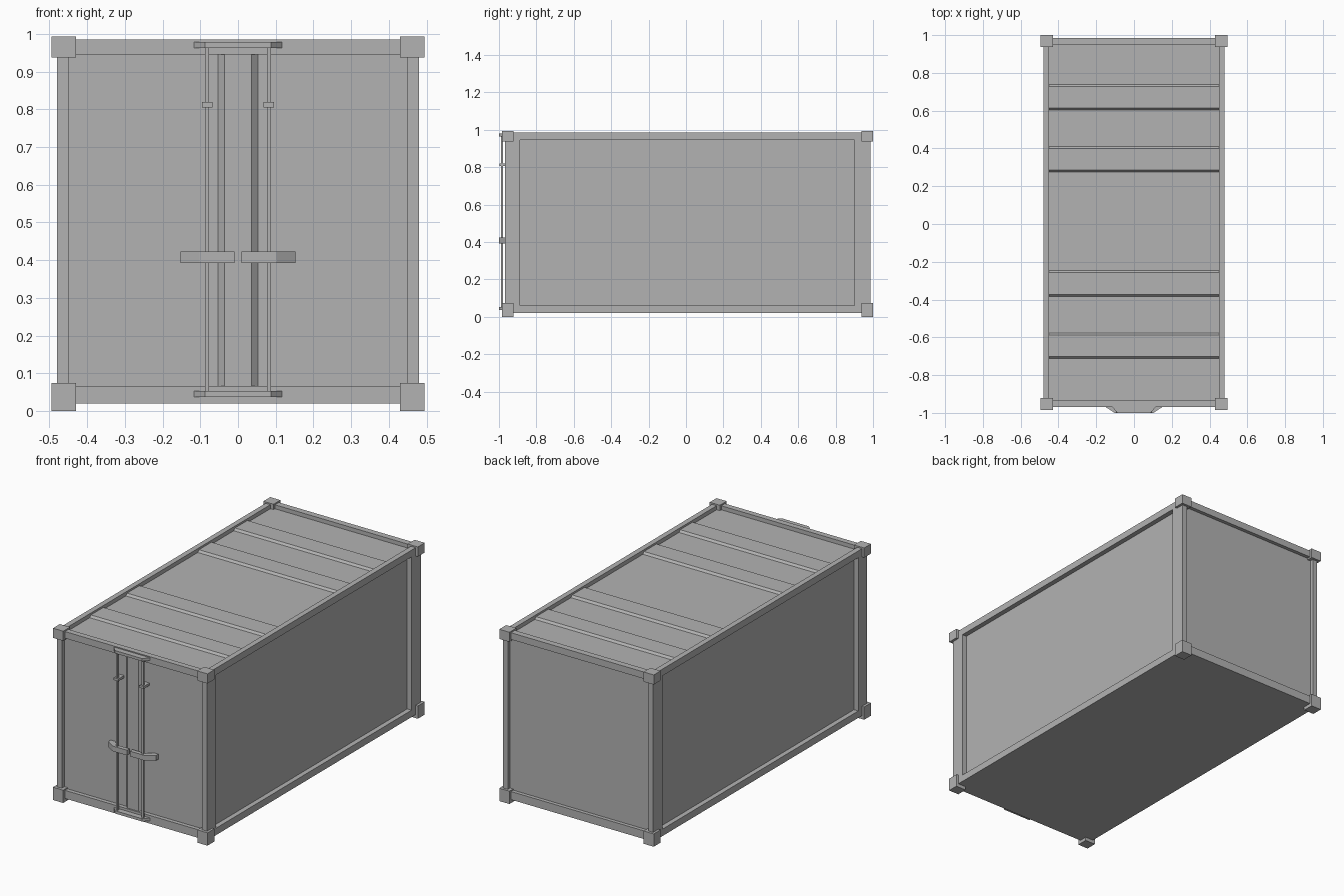
import bpy, bmesh

cube = bpy.data.objects.get("Cube")
if cube:
    bpy.data.objects.remove(cube, do_unlink=True)

steel = bpy.data.materials.new("grey_steel")
steel.use_nodes = True
GREY = (0.45, 0.45, 0.45, 1)
steel.diffuse_color = GREY
steel.node_tree.nodes["Principled BSDF"].inputs["Base Color"].default_value = GREY


def finish(name, bm):
    bmesh.ops.recalc_face_normals(bm, faces=bm.faces)
    mesh = bpy.data.meshes.new(name)
    bm.to_mesh(mesh)
    bm.free()
    mesh.materials.append(steel)
    ob = bpy.data.objects.new(name, mesh)
    bpy.context.collection.objects.link(ob)
    return ob


def box(name, x, y, z):
    bm = bmesh.new()
    bmesh.ops.create_cube(bm, size=1)
    for v in bm.verts:
        for i, (lo, hi) in enumerate((x, y, z)):
            v.co[i] = lo if v.co[i] < 0 else hi
    return finish(name, bm)


def prism(name, profile, offset):
    """Extrude a closed outline of 3D points along an offset vector."""
    bm = bmesh.new()
    face = bm.faces.new([bm.verts.new(p) for p in profile])
    new = bmesh.ops.extrude_face_region(bm, geom=[face])["geom"]
    bmesh.ops.translate(bm, vec=offset,
                        verts=[v for v in new if isinstance(v, bmesh.types.BMVert)])
    # the starting cap is kept by the extrusion, so the prism is closed
    return finish(name, bm)


def span(a, b, side):
    return (a, b) if side > 0 else (-b, -a)


FRONT, BACK = -0.968, 0.986      # outer planes of the frame
DOOR, ROOF = -0.945, 0.962       # recessed panel planes
IN, OUT = 0.449, 0.48            # inner and outer faces of the side frame
LOW, HIGH = 0.02, 0.985

# Body with recessed walls, roof and flat floor
box("body", (-0.452, 0.452), (DOOR, 0.965), (LOW, ROOF))

# Side rails, posts and corner castings
for side, label in ((1, "left"), (-1, "right")):
    rail_x = span(IN, OUT, side)
    box(f"{label}_top_rail", rail_x, (FRONT, BACK), (0.946, HIGH))
    box(f"{label}_bottom_rail", rail_x, (FRONT, BACK), (LOW, 0.06))
    for end, y, cy in (("front", (FRONT, -0.888), (-0.984, -0.922)),
                       ("back", (0.9, BACK), (0.937, 1.0))):
        box(f"{label}_{end}_post", rail_x, y, (LOW, HIGH))
        for level, z in (("top", (0.937, 0.993)), ("bottom", (0, 0.074))):
            box(f"{label}_{end}_{level}_corner", span(0.429, 0.494, side), cy, z)

# End rails
for end, y in (("front", (FRONT, -0.935)), ("back", (0.95, BACK))):
    box(f"{end}_top_rail", (-IN, IN), y, (0.946, HIGH))
    box(f"{end}_bottom_rail", (-IN, IN), y, (LOW, 0.067))

# Raised roof ribs with sloped edges
for i, y in enumerate((-0.645, -0.315, 0.342, 0.671)):
    prism(f"roof_rib_{i + 1}",
          [(-IN, y + dy, z) for dy, z in ((-0.068, ROOF - 0.002), (-0.068, ROOF),
                                          (-0.057, ROOF + 0.012), (0.057, ROOF + 0.012),
                                          (0.068, ROOF), (0.068, ROOF - 0.002))],
          (2 * IN, 0, 0))

# Raised strip between the doors
prism("door_centre_strip",
      [(-0.053, DOOR, 0.067), (-0.036, DOOR - 0.015, 0.067),
       (0.036, DOOR - 0.015, 0.067), (0.053, DOOR, 0.067)],
      (0, 0, 0.879))

# Brackets holding the lock rods at top and bottom
for level, z in (("top", 0.963), ("bottom", 0.037)):
    prism(f"{level}_rod_bracket",
          [(-0.12, FRONT + 0.004, z), (-0.087, -1, z),
           (0.087, -1, z), (0.12, FRONT + 0.004, z)],
          (0, 0, 0.016))

# Lock rods, clips and handles
for side, label in ((1, "left"), (-1, "right")):
    box(f"{label}_lock_rod", span(0.077, 0.088, side), (-0.99, -0.979), (0.04, 0.97))
    box(f"{label}_rod_clip", span(0.067, 0.096, side), (-0.998, DOOR), (0.805, 0.819))
    prism(f"{label}_handle",
          [(side * x, y, 0.393) for x, y in ((0.152, DOOR), (0.152, -0.968), (0.102, -1),
                                             (0.009, -1), (0.009, -0.976), (0.09, -0.976),
                                             (0.125, DOOR))],
          (0, 0, 0.03))
